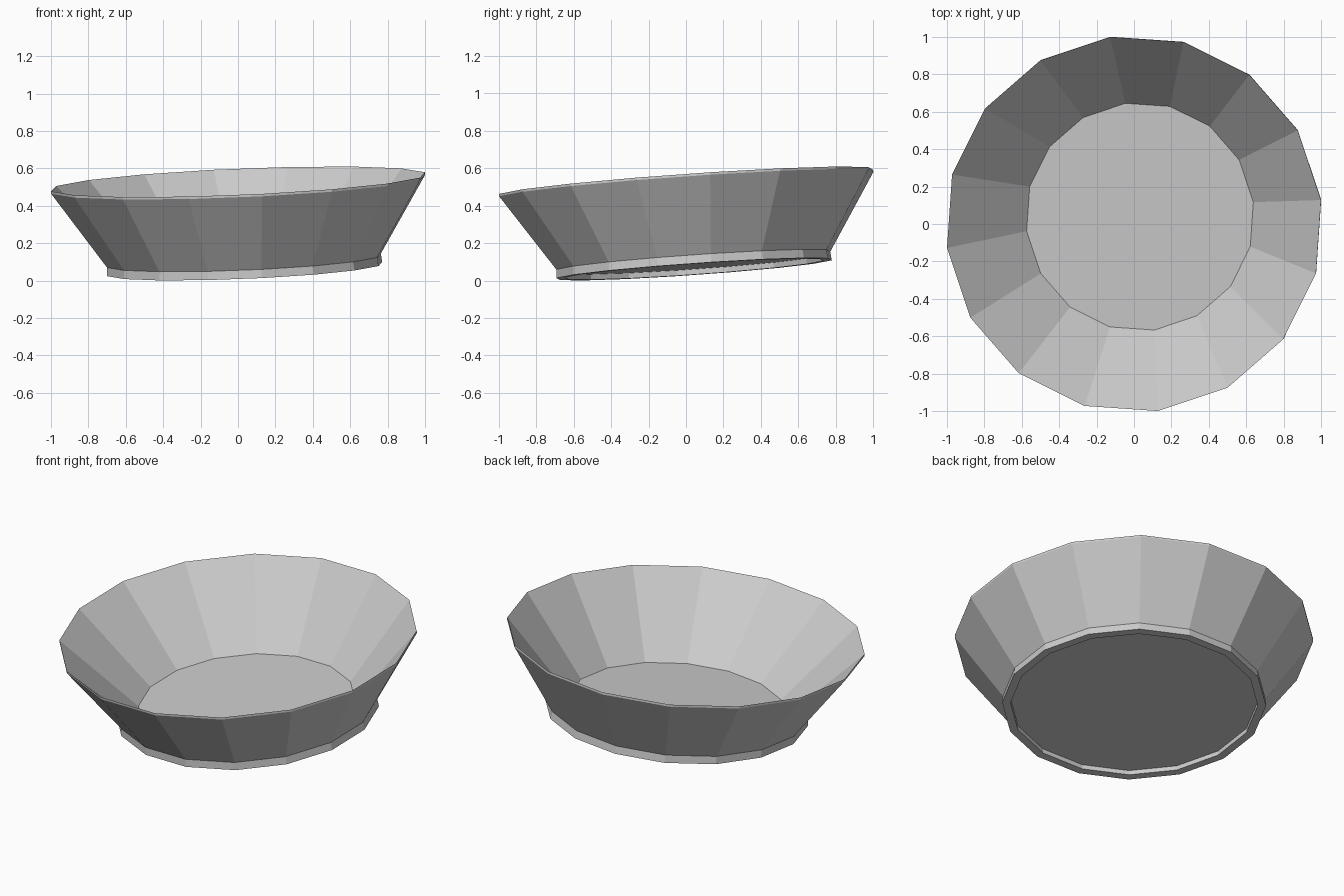
import bpy, bmesh, math

if "Cube" in bpy.data.objects:
    bpy.data.objects.remove(bpy.data.objects["Cube"])

SIDES = 16
PHASE = math.radians(7.3)
RIM_Z = 0.528                 # height of the rim centre
SLOPE = (0.042, 0.070)        # how much the bowl rises along x and y
LEAN = (0.075, 0.092)         # how far the base is offset under the rim


def ring(bm, r, z):
    """One 16-sided ring, tilted with the bowl's axis."""
    verts = []
    for i in range(SIDES):
        a = PHASE + 2 * math.pi * i / SIDES
        x, y = r * math.cos(a), r * math.sin(a)
        verts.append(bm.verts.new((
            x + LEAN[0] * (RIM_Z - z),
            y + LEAN[1] * (RIM_Z - z),
            z + SLOPE[0] * x + SLOPE[1] * y)))
    return verts


def lathe(name, profile):
    """Bridge the profile's rings and cap both ends."""
    bm = bmesh.new()
    rings = [ring(bm, r, z) for r, z in profile]
    for lo, hi in zip(rings, rings[1:]):
        for i in range(SIDES):
            j = (i + 1) % SIDES
            bm.faces.new((lo[i], lo[j], hi[j], hi[i]))
    bm.faces.new(rings[0])
    bm.faces.new(rings[-1])
    bmesh.ops.recalc_face_normals(bm, faces=bm.faces)
    mesh = bpy.data.meshes.new(name)
    bm.to_mesh(mesh)
    bm.free()
    obj = bpy.data.objects.new(name, mesh)
    bpy.context.collection.objects.link(obj)
    return obj


# Bowl with recessed foot, flared wall, thin lip and flat inner floor
lathe("bowl", [
    (0.695, 0.090),           # recessed underside
    (0.695, 0.061),           # foot, inner edge
    (0.742, 0.061),           # foot, outer edge
    (0.738, 0.107),           # foot meets wall
    (1.008, 0.515),           # lip, lower edge
    (1.008, 0.528),           # lip, upper edge
    (0.611, 0.102),           # inner floor
])
